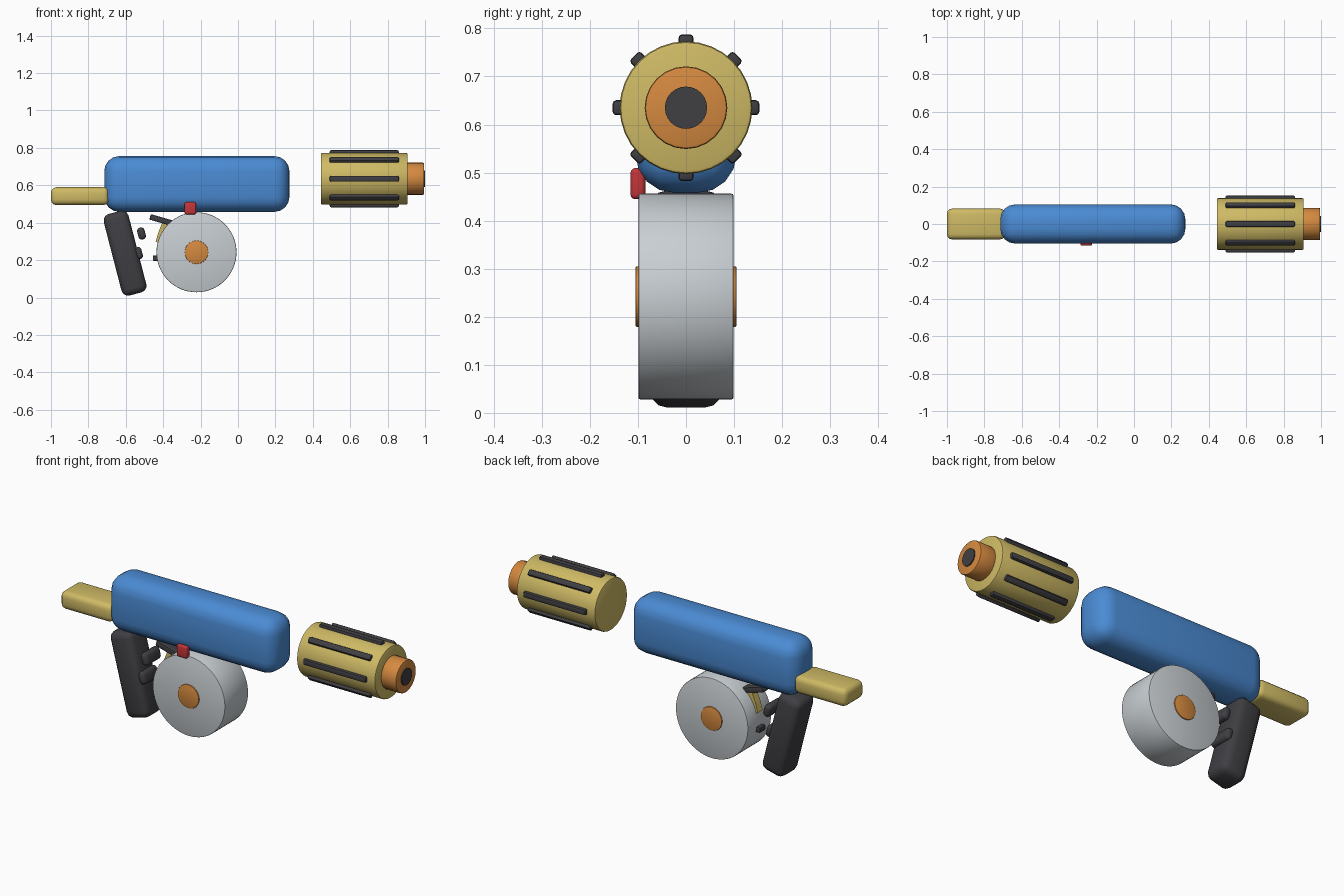
import bpy
import math
from mathutils import Vector

cube = bpy.data.objects.get("Cube")
if cube:
    bpy.data.objects.remove(cube, do_unlink=True)


def material(name, rgb):
    mat = bpy.data.materials.new(name)
    mat.use_nodes = True
    mat.diffuse_color = (*rgb, 1)
    bsdf = mat.node_tree.nodes["Principled BSDF"]
    bsdf.inputs["Base Color"].default_value = (*rgb, 1)
    bsdf.inputs["Roughness"].default_value = 0.6
    return mat


BLUE = material("blue", (0.07, 0.26, 0.66))
SAND = material("sand yellow", (0.62, 0.49, 0.13))
ORANGE = material("orange", (0.66, 0.25, 0.05))
GREY = material("light grey", (0.58, 0.62, 0.65))
DARK = material("charcoal", (0.05, 0.05, 0.057))
RED = material("red", (0.55, 0.035, 0.04))


def finish(obj, name, mat, bevel, segments):
    obj.name = name
    obj.data.materials.append(mat)
    if bevel:
        mod = obj.modifiers.new("rounded edges", 'BEVEL')
        mod.width = bevel
        mod.segments = segments
        mod.limit_method = 'ANGLE'
        mod.angle_limit = math.radians(40)
        bpy.ops.object.modifier_apply(modifier=mod.name)
    bpy.ops.object.shade_smooth_by_angle(angle=math.radians(35))
    return obj


def box(name, mat, centre, size, bevel=0.0, segments=3, rot=(0, 0, 0)):
    bpy.ops.mesh.primitive_cube_add(size=1, location=centre)
    obj = bpy.context.object
    obj.scale = size
    bpy.ops.object.transform_apply(location=False, rotation=False, scale=True)
    obj.rotation_euler = rot
    return finish(obj, name, mat, bevel, segments)


def cylinder(name, mat, centre, radius, length, axis, sides=32, bevel=0.0):
    bpy.ops.mesh.primitive_cylinder_add(vertices=sides, radius=radius, depth=length, location=centre)
    obj = bpy.context.object
    obj.rotation_euler = Vector(axis).to_track_quat('Z', 'Y').to_euler()
    return finish(obj, name, mat, bevel, 2)


# Main body and stock
box("body", BLUE, (-0.22, 0, 0.607), (0.99, 0.21, 0.298), 0.08, 4)
box("stock", SAND, (-0.845, 0, 0.542), (0.31, 0.165, 0.095), 0.028, 3)

# Detached barrel with ribs and muzzle
AXIS_Z = 0.635
cylinder("barrel", SAND, (0.675, 0, AXIS_Z), 0.138, 0.465, (1, 0, 0), 32, 0.008)
cylinder("muzzle", ORANGE, (0.94, 0, AXIS_Z), 0.086, 0.11, (1, 0, 0), 24, 0.006)
cylinder("bore", DARK, (0.975, 0, AXIS_Z), 0.044, 0.05, (1, 0, 0), 24)
for i in range(8):
    a = i * math.tau / 8
    spot = (0.675, 0.137 * -math.sin(a), AXIS_Z + 0.137 * math.cos(a))
    box("barrel_rib", DARK, spot, (0.37, 0.031, 0.031), 0.007, 2, (a, 0, 0))

# Drum magazine with a hub through both faces
cylinder("drum", GREY, (-0.222, 0, 0.242), 0.214, 0.198, (0, 1, 0), 64, 0.004)
cylinder("drum_hub", ORANGE, (-0.222, 0, 0.242), 0.063, 0.21, (0, 1, 0), 24, 0.003)

# Raked grip with finger ridges
RAKE = math.radians(-14.5)
box("grip", DARK, (-0.604, 0, 0.237), (0.137, 0.15, 0.45), 0.036, 3, (0, RAKE, 0))
for x, z in ((-0.516, 0.342), (-0.532, 0.237), (-0.535, 0.14)):
    box("finger_ridge", DARK, (x, 0, z), (0.04, 0.125, 0.065), 0.017, 3, (0, RAKE, 0))

# Trigger guard pieces
box("guard_top", DARK, (-0.41, 0, 0.414), (0.125, 0.05, 0.03), 0.006, 2, (0, math.radians(16), 0))
box("guard_bottom", DARK, (-0.42, 0, 0.21), (0.07, 0.05, 0.03), 0.006, 2)

# Trigger: a tapering curved blade
profile = [(-0.405, 0.4), (-0.37, 0.4), (-0.385, 0.34), (-0.425, 0.29), (-0.44, 0.3), (-0.425, 0.35)]
n = len(profile)
verts = [(x, y, z) for y in (-0.02, 0.02) for x, z in profile]
faces = [list(range(n)), list(range(2 * n - 1, n - 1, -1))]
faces += [[(i + 1) % n, i, n + i, n + (i + 1) % n] for i in range(n)]
mesh = bpy.data.meshes.new("trigger")
mesh.from_pydata(verts, [], faces)
trigger = bpy.data.objects.new("trigger", mesh)
bpy.context.collection.objects.link(trigger)
mesh.materials.append(SAND)

# Release button on the right side
box("release_button", RED, (-0.255, -0.1, 0.477), (0.063, 0.031, 0.065), 0.01, 3)
